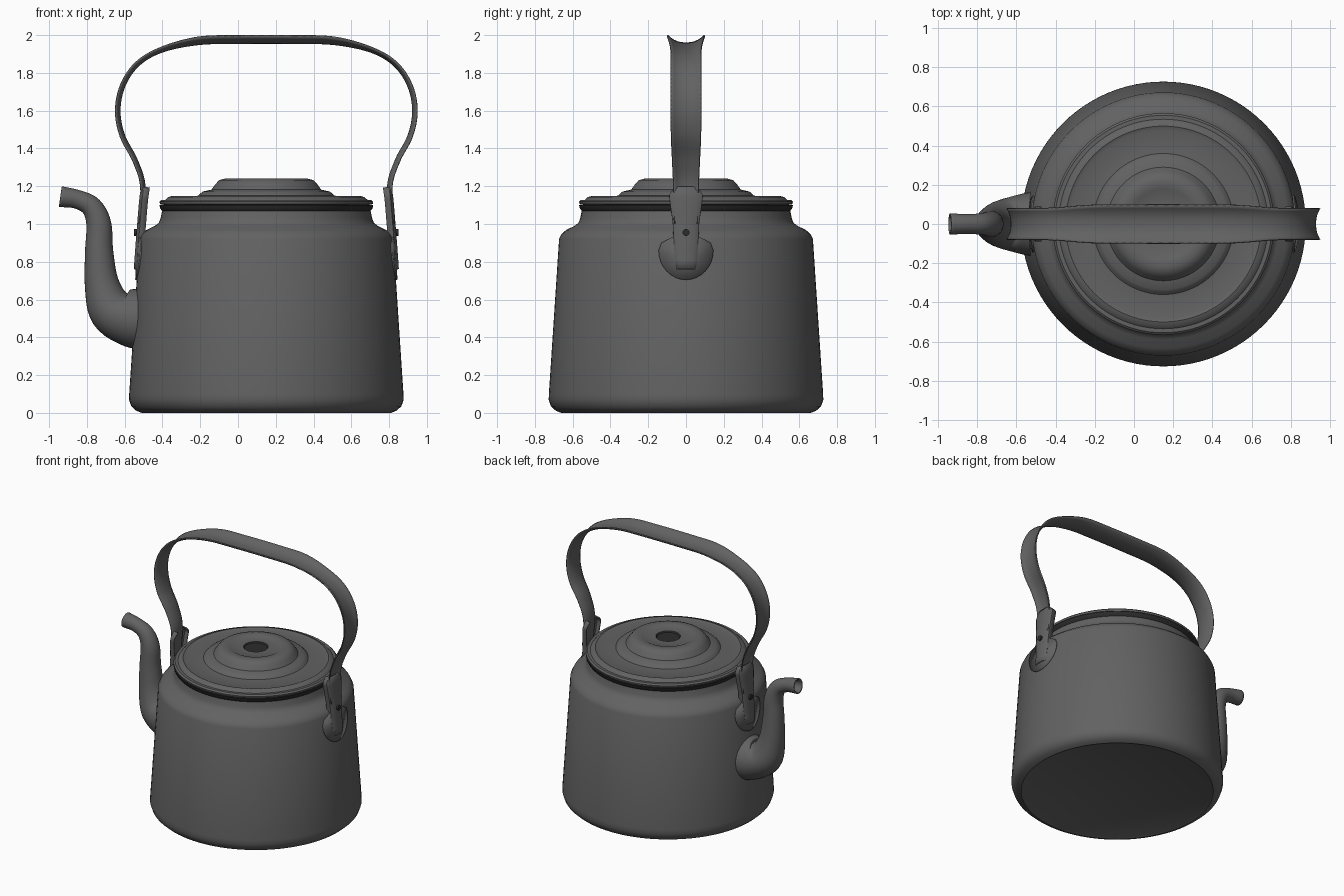
import bpy, bmesh, math
from mathutils import Vector

cube = bpy.data.objects.get("Cube")
if cube:
    bpy.data.objects.remove(cube, do_unlink=True)

AXIS = 0.15  # x of the pot's centre line


def material(name, value):
    m = bpy.data.materials.new(name)
    m.use_nodes = True
    colour = (value, value, value, 1)
    m.diffuse_color = colour
    m.node_tree.nodes["Principled BSDF"].inputs["Base Color"].default_value = colour
    return m


METAL = material("dark grey metal", 0.122)
BLACK = material("blackened metal", 0.025)


def finish(bm, name, angle=35):
    bmesh.ops.recalc_face_normals(bm, faces=bm.faces)
    mesh = bpy.data.meshes.new(name)
    bm.to_mesh(mesh)
    bm.free()
    mesh.materials.append(METAL)
    mesh.materials.append(BLACK)
    ob = bpy.data.objects.new(name, mesh)
    bpy.context.collection.objects.link(ob)
    bpy.ops.object.select_all(action="DESELECT")
    bpy.context.view_layer.objects.active = ob
    ob.select_set(True)
    bpy.ops.object.shade_smooth_by_angle(angle=math.radians(angle))
    return ob


def lathe(name, profile, is_black, steps=96):
    """Spin an (r, z) profile; is_black(r, z) picks the dark faces."""
    bm = bmesh.new()
    verts = [bm.verts.new((r, 0, z)) for r, z in profile]
    edges = [bm.edges.new(pair) for pair in zip(verts, verts[1:])]
    bmesh.ops.spin(bm, geom=verts + edges, axis=(0, 0, 1), cent=(0, 0, 0),
                   angle=math.tau, steps=steps)
    bmesh.ops.remove_doubles(bm, verts=bm.verts, dist=0.0005)
    for f in bm.faces:
        c = f.calc_center_median()
        f.material_index = int(is_black(c.xy.length, c.z))
    bmesh.ops.translate(bm, verts=bm.verts, vec=(AXIS, 0, 0))
    return finish(bm, name)


def spline(points, sub=6):
    """Smooth curve through points (Catmull-Rom)."""
    p = [Vector(q) for q in points]
    p = [2 * p[0] - p[1]] + p + [2 * p[-1] - p[-2]]
    out = []
    for a, b, c, d in zip(p, p[1:], p[2:], p[3:]):
        for i in range(sub):
            t = i / sub
            out.append(0.5 * (2 * b + (c - a) * t + (2 * a - 5 * b + 4 * c - d) * t ** 2
                              + (3 * b - a - 3 * c + d) * t ** 3))
    return out + [p[-2]]


def sweep(name, path, section, closed, thickness):
    """Sweep section(size) -> [(outward, sideways)] along (x, z, size) points."""
    bm = bmesh.new()
    rows = []
    for i, p in enumerate(path):
        t = path[min(i + 1, len(path) - 1)] - path[max(i - 1, 0)]
        n = Vector((-t.y, t.x)).normalized()
        rows.append([bm.verts.new((p.x + n.x * u, v, p.y + n.y * u)) for u, v in section(p.z)])
    count = len(rows[0])
    for a, b in zip(rows, rows[1:]):
        for j in range(count if closed else count - 1):
            k = (j + 1) % count
            bm.faces.new((a[j], a[k], b[k], b[j]))
    ob = finish(bm, name, 45)
    solid = ob.modifiers.new("wall", "SOLIDIFY")
    solid.thickness = thickness
    solid.offset = -1 if closed else 0
    return ob


# Pot body with rounded base, shoulder, neck and dark flared rim
lathe("body", [(0, 0.005), (0.65, 0.005), (0.66, 0), (0.69, 0.012), (0.715, 0.035),
               (0.727, 0.07), (0.726, 0.1), (0.672, 0.92), (0.66, 0.945), (0.635, 0.968),
               (0.59, 0.99), (0.57, 1.005), (0.56, 1.03), (0.552, 1.07), (0.562, 1.082),
               (0.566, 1.1), (0.54, 1.1), (0.53, 1.06)],
      lambda r, z: z > 1.07)

# Stepped lid with a dark centre disc
lathe("lid", [(0.53, 1.06), (0.535, 1.1), (0.563, 1.105), (0.566, 1.118), (0.555, 1.128),
              (0.535, 1.128), (0.52, 1.142), (0.5, 1.148), (0.48, 1.14), (0.36, 1.15),
              (0.345, 1.165), (0.335, 1.172), (0.29, 1.182), (0.27, 1.21), (0.25, 1.232),
              (0.22, 1.24), (0.18, 1.238), (0.165, 1.23), (0.085, 1.232), (0.078, 1.224),
              (0, 1.224)],
      lambda r, z: r < 0.082)

# Curved spout with a turned out tip
spout_path = spline([(-0.46, 0.5, 0.175), (-0.57, 0.505, 0.155), (-0.67, 0.55, 0.125),
                     (-0.72, 0.68, 0.092), (-0.735, 0.85, 0.075), (-0.737, 1.0, 0.066),
                     (-0.775, 1.09, 0.056), (-0.85, 1.13, 0.05), (-0.94, 1.145, 0.055)])


def ring(r):
    return [(r * math.cos(math.tau * i / 32), r * math.sin(math.tau * i / 32)) for i in range(32)]


sweep("spout", spout_path, ring, True, 0.01)

# Bail handle: a strip with edges curled outward, wider and deeper at the grip
half = [(0.655, 1.0, 0.062), (0.643, 1.2, 0.066), (0.685, 1.34, 0.072), (0.752, 1.47, 0.078),
        (0.776, 1.6, 0.08), (0.75, 1.73, 0.08), (0.675, 1.84, 0.08), (0.55, 1.912, 0.082),
        (0.36, 1.951, 0.096), (0.15, 1.957, 0.098)]
full = [(AXIS - x, z, w) for x, z, w in half] + [(AXIS + x, z, w) for x, z, w in reversed(half)]


def channel(w):
    lift = 0.022 if w < 0.08 else 0.022 + (w - 0.08)
    return [(lift * abs(i / 6) ** 2.5, w * i / 6) for i in range(-6, 7)]


sweep("handle", spline(full), channel, False, 0.008)

# Brackets on both sides: rounded base plate, upright channel and dark rivet
for side, label in ((-1, "right"), (1, "left")):
    bm = bmesh.new()
    rim = [(0.145 * math.cos(a), 0.86 + 0.155 * math.sin(a))
           for a in (math.pi + math.pi * i / 16 for i in range(17))]
    rim += [(0.13, 0.9), (0.075, 0.93), (-0.075, 0.93), (-0.13, 0.9)]
    verts = []
    for y, z in rim:
        radius = 0.68 + (0.8 - z) * 0.066 + 0.008
        verts.append(bm.verts.new((AXIS + side * math.sqrt(radius ** 2 - y ** 2), y, z)))
    centre = bm.verts.new((AXIS + side * 0.688, 0, 0.82))
    for a, b in zip(verts, verts[1:] + verts[:1]):
        bm.faces.new((a, b, centre))
    plate = finish(bm, label + "_bracket_plate")
    plate.modifiers.new("thickness", "SOLIDIFY").thickness = 0.012

    upright = [(AXIS + side * x, z, w) for x, z, w in
               [(0.69, 0.76, 0.05), (0.68, 0.9, 0.062), (0.672, 1.0, 0.066),
                (0.662, 1.12, 0.082), (0.657, 1.16, 0.082), (0.652, 1.195, 0.05)]]

    def folded(w, s=side):
        return [(s * u, v) for u, v in ((0.035, -w), (0.005, -w), (-0.008, -w * 0.7),
                                        (-0.008, w * 0.7), (0.005, w), (0.035, w))]
    sweep(label + "_bracket", spline(upright, 3), folded, False, 0.008)

    bpy.ops.mesh.primitive_cylinder_add(vertices=16, radius=0.018, depth=0.05,
                                        location=(AXIS + side * 0.675, 0, 0.955),
                                        rotation=(0, math.pi / 2, 0))
    rivet = bpy.context.object
    rivet.name = label + "_rivet"
    rivet.data.materials.append(BLACK)
    bpy.ops.object.shade_smooth_by_angle(angle=math.radians(35))
